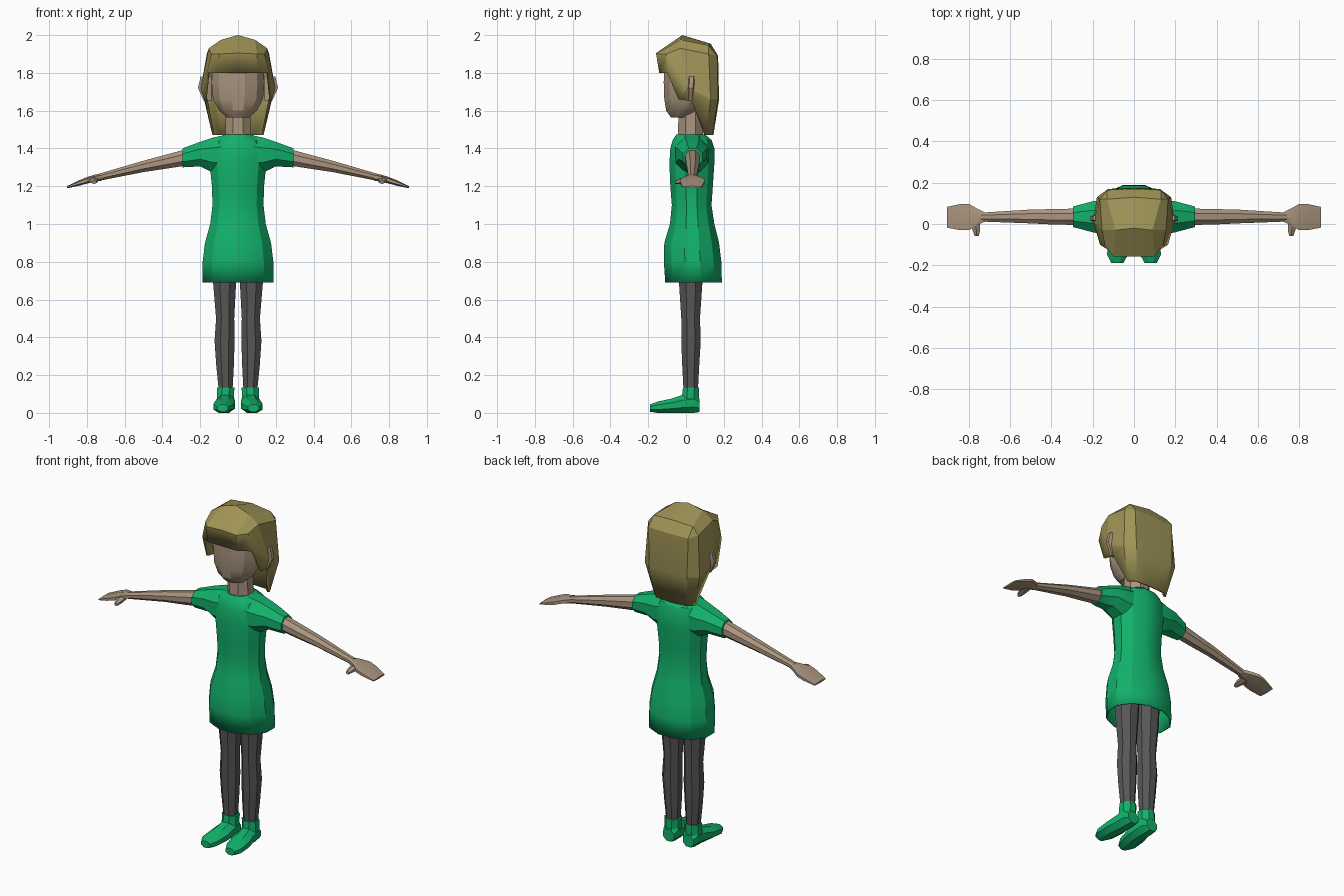
import bpy, bmesh, math


def material(name, rgb):
    m = bpy.data.materials.new(name)
    m.diffuse_color = (*rgb, 1)
    return m


GREEN = material("green cloth", (0.006, 0.44, 0.145))
SKIN = material("skin", (0.40, 0.30, 0.21))
HAIR = material("blonde hair", (0.35, 0.295, 0.095))
GREY = material("grey tights", (0.095, 0.095, 0.095))


def finish(name, bm, mat, mirror=False, thickness=0, angle=25):
    bmesh.ops.recalc_face_normals(bm, faces=bm.faces[:])
    me = bpy.data.meshes.new(name)
    bm.to_mesh(me)
    bm.free()
    me.materials.append(mat)
    ob = bpy.data.objects.new(name, me)
    bpy.context.collection.objects.link(ob)
    if mirror:
        mod = ob.modifiers.new("mirror", 'MIRROR')
        mod.use_clip = True
    if thickness:
        mod = ob.modifiers.new("thickness", 'SOLIDIFY')
        mod.thickness = thickness
        mod.offset = -1
    bpy.ops.object.select_all(action='DESELECT')
    ob.select_set(True)
    bpy.context.view_layer.objects.active = ob
    bpy.ops.object.shade_smooth_by_angle(angle=math.radians(angle))
    return ob


def loft(name, axis, rings, sides, mat, caps=(True, True), **kw):
    """Rings are (position, u min, u max, v min, v max) across the axis."""
    bm = bmesh.new()
    loops = []
    k = math.cos(math.pi / sides)
    for p, u0, u1, v0, v1 in rings:
        loop = []
        for i in range(sides):
            a = 2 * math.pi * (i + 0.5) / sides
            u = (u0 + u1) / 2 + (u1 - u0) / 2 * math.cos(a) / k
            v = (v0 + v1) / 2 + (v1 - v0) / 2 * math.sin(a) / k
            co = {'x': (p, u, v), 'y': (u, p, v), 'z': (u, v, p)}[axis]
            loop.append(bm.verts.new(co))
        loops.append(loop)
    for a, b in zip(loops, loops[1:]):
        for i in range(sides):
            j = (i + 1) % sides
            bm.faces.new((a[i], a[j], b[j], b[i]))
    if caps[0]:
        bm.faces.new(loops[0])
    if caps[1]:
        bm.faces.new(loops[-1])
    return finish(name, bm, mat, **kw)


# Dress, open at the hem
body = [(0.69, 0.188, -0.11, 0.19), (0.80, 0.187, -0.117, 0.187),
        (0.90, 0.175, -0.115, 0.175), (1.00, 0.147, -0.085, 0.15),
        (1.10, 0.135, -0.075, 0.135), (1.20, 0.138, -0.083, 0.142),
        (1.32, 0.15, -0.088, 0.15), (1.40, 0.145, -0.083, 0.15),
        (1.445, 0.12, -0.07, 0.135), (1.475, 0.07, -0.05, 0.10)]
loft("dress", 'z', [(z, -x, x, f, b) for z, x, f, b in body], 12, GREEN,
     caps=(False, True), thickness=0.008)

# Sleeves
loft("sleeves", 'x', [(0.06, -0.06, 0.12, 1.27, 1.473),
                      (0.13, -0.055, 0.12, 1.27, 1.458),
                      (0.20, -0.04, 0.11, 1.305, 1.435),
                      (0.295, -0.015, 0.085, 1.30, 1.40)],
     8, GREEN, mirror=True)

# Arms, hands and thumbs
loft("arms", 'x', [(0.27, -0.005, 0.075, 1.31, 1.397),
                   (0.40, -0.002, 0.072, 1.29, 1.362),
                   (0.50, 0.003, 0.07, 1.275, 1.335),
                   (0.74, 0.012, 0.055, 1.228, 1.265)],
     8, SKIN, mirror=True)
loft("hands", 'x', [(0.72, 0.012, 0.055, 1.232, 1.266),
                    (0.76, -0.005, 0.075, 1.226, 1.258),
                    (0.80, -0.03, 0.097, 1.216, 1.246),
                    (0.84, -0.03, 0.097, 1.205, 1.23),
                    (0.905, -0.018, 0.083, 1.19, 1.20)],
     6, SKIN, mirror=True)
loft("thumbs", 'y', [(0.02, 0.745, 0.80, 1.222, 1.25),
                     (-0.03, 0.745, 0.782, 1.215, 1.24),
                     (-0.058, 0.752, 0.772, 1.212, 1.228)],
     6, SKIN, mirror=True)

# Legs
loft("legs", 'z', [(0.10, 0.03, 0.10, -0.012, 0.062),
                   (0.25, 0.022, 0.115, -0.02, 0.07),
                   (0.38, 0.018, 0.124, -0.025, 0.078),
                   (0.50, 0.02, 0.116, -0.025, 0.074),
                   (0.69, 0.01, 0.132, -0.037, 0.087),
                   (0.88, 0.005, 0.135, -0.045, 0.10)],
     8, GREY, mirror=True)

# Shoes with ankle cuffs
loft("shoes", 'y', [(0.072, 0.03, 0.10, 0.005, 0.075),
                    (0.045, 0.018, 0.113, 0, 0.105),
                    (-0.02, 0.017, 0.117, 0, 0.095),
                    (-0.08, 0.017, 0.128, 0, 0.075),
                    (-0.15, 0.03, 0.13, 0, 0.06),
                    (-0.19, 0.052, 0.11, 0.006, 0.045)],
     8, GREEN, mirror=True)
loft("shoe_cuffs", 'z', [(0.05, 0.02, 0.113, -0.025, 0.07),
                         (0.10, 0.022, 0.11, -0.02, 0.069),
                         (0.135, 0.018, 0.11, -0.016, 0.069)],
     8, GREEN, mirror=True)

# Neck, head and ears
loft("neck", 'z', [(1.44, -0.068, 0.068, -0.042, 0.09),
                   (1.64, -0.064, 0.064, -0.04, 0.085)], 8, SKIN)
face = [(1.565, 0.06, -0.08, 0.02), (1.60, 0.10, -0.105, 0.07),
        (1.66, 0.132, -0.115, 0.10), (1.75, 0.14, -0.118, 0.12),
        (1.85, 0.133, -0.115, 0.13), (1.92, 0.09, -0.07, 0.10)]
loft("head", 'z', [(z, -x, x, f, b) for z, x, f, b in face], 12, SKIN)
loft("ears", 'z', [(1.65, 0.14, 0.18, 0.012, 0.035),
                   (1.72, 0.14, 0.212, 0.008, 0.045),
                   (1.78, 0.14, 0.198, 0.012, 0.047)],
     6, SKIN, mirror=True)

# Hair: half a faceted shell, mirrored and thickened
points = [(0, -0.02, 2.0), (0.09, -0.03, 1.975), (0, -0.158, 1.905),
          (0.10, -0.158, 1.9), (0, -0.142, 1.80), (0.10, -0.142, 1.80),
          (0, 0.13, 1.955), (0.13, 0.12, 1.945), (0.155, -0.03, 1.93),
          (0.14, -0.105, 1.90), (0.165, -0.10, 1.80), (0.18, -0.04, 1.66),
          (0.197, 0.01, 1.72), (0.165, 0.12, 1.90), (0, 0.17, 1.89),
          (0.13, 0.165, 1.89), (0.18, 0.13, 1.66), (0, 0.175, 1.66),
          (0.125, 0.17, 1.66), (0, 0.145, 1.47), (0.10, 0.138, 1.47),
          (0.135, 0.105, 1.47), (0.175, 0.03, 1.65)]
faces = [(0, 1, 3, 2), (2, 3, 5, 4), (0, 6, 7, 1), (1, 8, 9, 3),
         (1, 7, 13, 8), (3, 9, 10, 5), (8, 12, 10, 9), (10, 12, 11),
         (8, 13, 16, 12), (12, 16, 22), (12, 22, 11), (6, 14, 15, 7),
         (7, 15, 13), (14, 17, 18, 15), (15, 18, 16, 13),
         (17, 19, 20, 18), (18, 20, 21, 16), (16, 21, 22)]
bm = bmesh.new()
vs = [bm.verts.new(p) for p in points]
for f in faces:
    bm.faces.new([vs[i] for i in reversed(f)])
finish("hair", bm, HAIR, mirror=True, thickness=0.015, angle=15)
